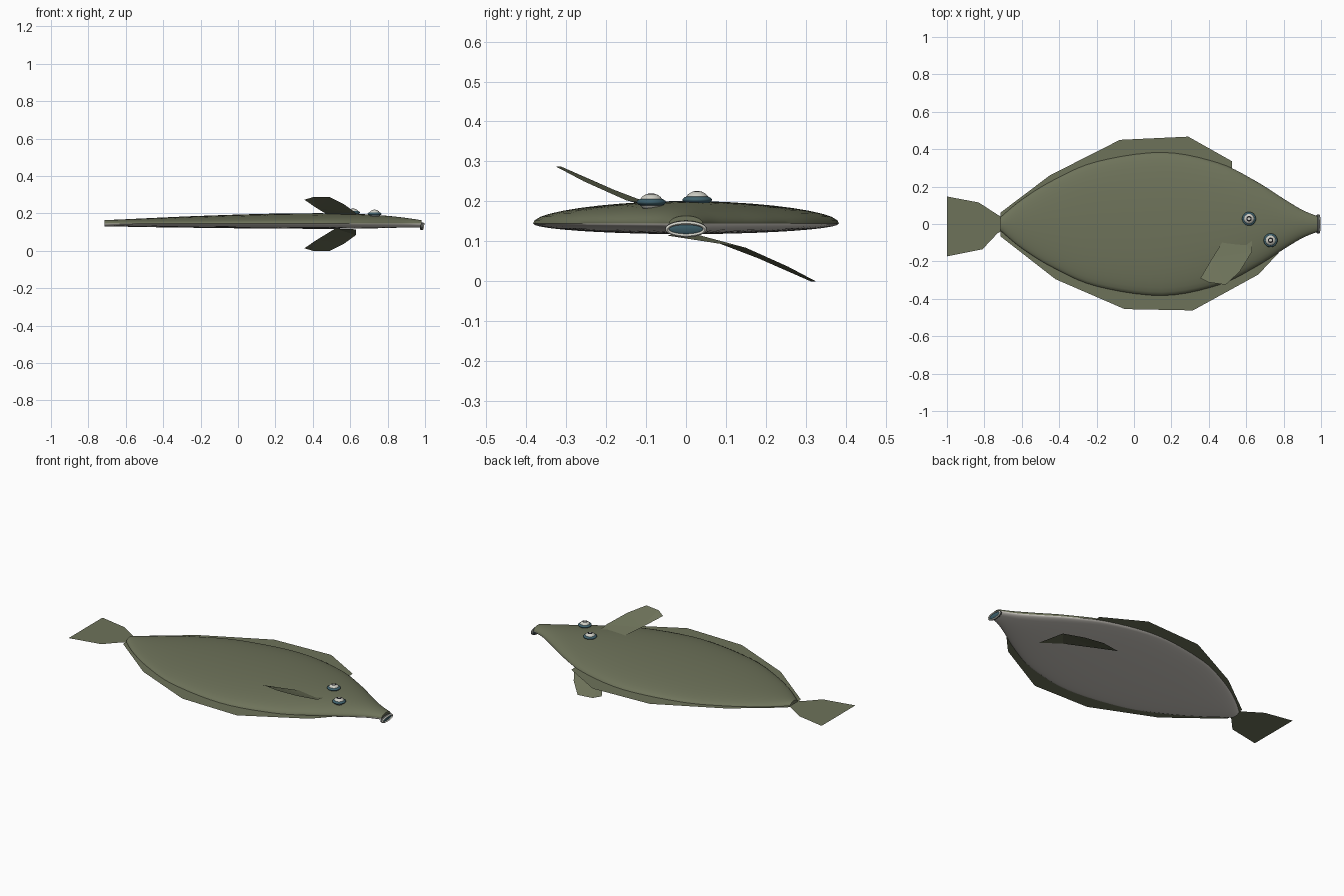
import bpy, bmesh, math
from mathutils import Matrix, Vector

if "Cube" in bpy.data.objects:
    bpy.data.objects.remove(bpy.data.objects["Cube"])

MID = 0.145   # height of the flat fin plane


def material(name, rgb):
    m = bpy.data.materials.new(name)
    m.use_nodes = True
    m.diffuse_color = (*rgb, 1)
    m.node_tree.nodes["Principled BSDF"].inputs["Base Color"].default_value = (*rgb, 1)
    return m


GREEN = material("olive green", (0.155, 0.17, 0.102))
BELLY = material("pale belly", (0.64, 0.61, 0.56))
TEAL = material("dark teal", (0.05, 0.12, 0.15))
PALE = material("pale eye grey", (0.62, 0.62, 0.56))
DARK = material("pupil black", (0.01, 0.01, 0.012))
LIP = material("lip slate", (0.08, 0.085, 0.08))


def finish(name, bm, mats, smooth=True):
    if smooth:
        bmesh.ops.recalc_face_normals(bm, faces=bm.faces)
    me = bpy.data.meshes.new(name)
    bm.to_mesh(me)
    bm.free()
    for m in mats:
        me.materials.append(m)
    ob = bpy.data.objects.new(name, me)
    bpy.context.collection.objects.link(ob)
    if smooth:
        bpy.ops.object.select_all(action="DESELECT")
        ob.select_set(True)
        bpy.context.view_layer.objects.active = ob
        bpy.ops.object.shade_smooth_by_angle(angle=math.radians(50))


def spline(points, t):
    """Smooth interpolation through rows of station values."""
    i = min(int(t), len(points) - 2)
    u = t - i
    p0, p1 = points[max(i - 1, 0)], points[i]
    p2, p3 = points[i + 1], points[min(i + 2, len(points) - 1)]
    return 0.5 * (2 * p1 + (p2 - p0) * u + (2 * p0 - 5 * p1 + 4 * p2 - p3) * u * u
                  + (3 * p1 - p0 - 3 * p2 + p3) * u ** 3)


# Body: x, half width, height above and depth below the fin plane
stations = [Vector(s) for s in (
    (-0.715, 0.035, 0.019, 0.015), (-0.6, 0.13, 0.024, 0.016),
    (-0.43, 0.235, 0.032, 0.019), (-0.2, 0.333, 0.042, 0.022),
    (0.15, 0.383, 0.053, 0.026), (0.45, 0.327, 0.056, 0.027),
    (0.65, 0.23, 0.052, 0.026), (0.8, 0.135, 0.042, 0.023),
    (0.9, 0.075, 0.031, 0.02), (0.98, 0.042, 0.019, 0.02))]
SIDES, STEPS = 40, 5
bm = bmesh.new()
rings = []
for k in range((len(stations) - 1) * STEPS + 1):
    x, w, up, down = spline(stations, k / STEPS)
    ring = []
    for j in range(SIDES):
        a = 2 * math.pi * j / SIDES
        s = math.sin(a)
        ring.append(bm.verts.new((x, w * math.cos(a), MID + s * (up if s > 0 else down))))
    rings.append(ring)
for r0, r1 in zip(rings, rings[1:]):
    for j in range(SIDES):
        f = bm.faces.new((r0[j], r0[(j + 1) % SIDES], r1[(j + 1) % SIDES], r1[j]))
        f.material_index = 0 if j < SIDES // 2 else 1
bm.faces.new(rings[0])
bm.faces.new(rings[-1])
finish("body", bm, [GREEN, BELLY])


# Flat fins
def sheet(name, outline):
    bm = bmesh.new()
    f = bm.faces.new([bm.verts.new(p) for p in outline])
    f.normal_update()
    if f.normal.z < 0:
        f.normal_flip()
    bmesh.ops.triangulate(bm, faces=bm.faces[:])
    finish(name, bm, [GREEN], smooth=False)


def flat(points):
    return [(x, y, MID) for x, y in points]


sheet("back_fin", flat([(-0.715, 0.0), (-0.715, 0.06), (-0.45, 0.26), (-0.075, 0.45),
                        (0.29, 0.467), (0.525, 0.335), (0.525, 0.0)]))
sheet("belly_fin", flat([(-0.715, 0.0), (-0.715, -0.065), (-0.42, -0.295), (-0.05, -0.455),
                         (0.315, -0.462), (0.665, -0.27), (0.81, -0.115), (0.81, 0.0)]))
sheet("tail_fin", flat([(-0.69, 0.03), (-0.73, 0.05), (-0.83, 0.115), (-1.0, 0.147),
                        (-1.0, -0.173), (-0.81, -0.135), (-0.73, -0.05), (-0.69, -0.03)]))

# Side fins: the lower one is the upper turned half round the body axis
side = [(0.355, -0.29, 0.273), (0.40, -0.312, 0.287), (0.49, -0.325, 0.287),
        (0.565, -0.255, 0.25), (0.63, -0.15, 0.203), (0.63, 0.05, 0.172),
        (0.52, -0.02, 0.168), (0.42, -0.18, 0.229)]
sheet("upper_side_fin", side)
sheet("lower_side_fin", [(x, -y, 0.287 - z) for x, y, z in side])


# Eyes: teal saucer under a pale dome with a dark pupil and small highlight
def ball(name, matrix, mats, rule=None):
    bm = bmesh.new()
    bmesh.ops.create_uvsphere(bm, u_segments=24, v_segments=24, radius=1)
    if rule:
        for f in bm.faces:
            c = f.calc_center_median()
            f.material_index = rule(math.hypot(c.x, c.y))
    bm.transform(matrix)
    finish(name, bm, mats)


def iris(r):
    return 1 if 0.2 < r < 0.48 else 0


for name, cx, cy, z in (("rear_eye", 0.615, 0.028, 0.204), ("front_eye", 0.73, -0.087, 0.198)):
    ball(name + "_base", Matrix.Translation((cx, cy, z)) @ Matrix.Diagonal((0.037, 0.037, 0.012, 1)),
         [TEAL])
    ball(name + "_dome", Matrix.Translation((cx, cy, z)) @ Matrix.Diagonal((0.029, 0.029, 0.022, 1)),
         [PALE, DARK], iris)

# Mouth: oval lip ring, pale on its front, around a dark opening tipped downward
tilt = Matrix.Translation((0.985, 0, 0.131)) @ Matrix.Rotation(math.radians(12), 4, "Y")
bm = bmesh.new()
SEG, TUBE = 32, 12
grid = []
for i in range(SEG):
    a = 2 * math.pi * i / SEG
    row = []
    for j in range(TUBE):
        b = 2 * math.pi * j / TUBE
        o = 0.005 * math.cos(b)
        row.append(bm.verts.new((0.009 * math.sin(b), (0.047 + o) * math.cos(a),
                                 (0.016 + o) * math.sin(a))))
    grid.append(row)
for i in range(SEG):
    for j in range(TUBE):
        n, m = (i + 1) % SEG, (j + 1) % TUBE
        f = bm.faces.new((grid[i][j], grid[n][j], grid[n][m], grid[i][m]))
        f.material_index = 1 if 1 <= j < TUBE // 2 else 0
bm.transform(tilt)
finish("lips", bm, [LIP, PALE])
ball("mouth", tilt @ Matrix.Diagonal((0.006, 0.045, 0.015, 1)), [TEAL])
